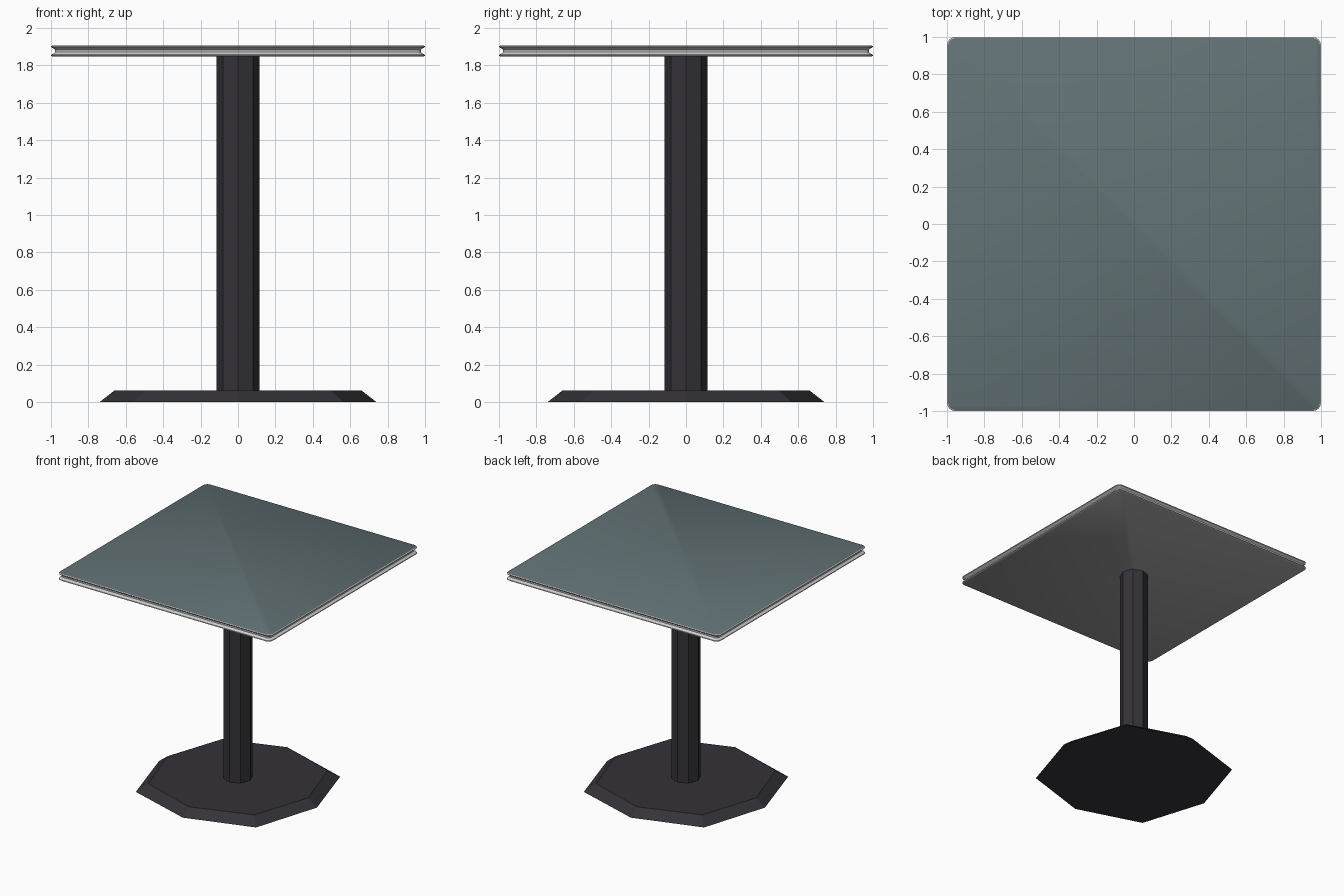
import bpy, bmesh, math

if "Cube" in bpy.data.objects:
    bpy.data.objects.remove(bpy.data.objects["Cube"])


def material(name, rgb):
    m = bpy.data.materials.new(name)
    m.diffuse_color = (*rgb, 1)
    m.use_nodes = True
    m.node_tree.nodes["Principled BSDF"].inputs["Base Color"].default_value = m.diffuse_color
    return m


def loft(name, rings, mats, smooth=False):
    """Skin a stack of closed rings; slots: 0 sides, 1 top cap, 2 bottom cap."""
    bm = bmesh.new()
    loops = [[bm.verts.new(p) for p in ring] for ring in rings]
    n = len(loops[0])
    for a, b in zip(loops, loops[1:]):
        for i in range(n):
            j = (i + 1) % n
            bm.faces.new((a[i], a[j], b[j], b[i]))
    bottom = bm.faces.new(loops[0][::-1])
    top = bm.faces.new(loops[-1])
    if len(mats) > 1:
        top.material_index, bottom.material_index = 1, 2
    mesh = bpy.data.meshes.new(name)
    bm.to_mesh(mesh)
    bm.free()
    for m in mats:
        mesh.materials.append(m)
    obj = bpy.data.objects.new(name, mesh)
    bpy.context.collection.objects.link(obj)
    if smooth:
        bpy.ops.object.select_all(action='DESELECT')
        bpy.context.view_layer.objects.active = obj
        obj.select_set(True)
        bpy.ops.object.shade_smooth_by_angle(angle=math.radians(35))
    return obj


def octagon(axis_r, diag_r, z):
    """Eight corners, alternating on the axes and on the diagonals."""
    return [((diag_r if i % 2 else axis_r) * math.cos(i * math.pi / 4),
             (diag_r if i % 2 else axis_r) * math.sin(i * math.pi / 4), z)
            for i in range(8)]


def rounded_square(half, z, centre=0.955, steps=4):
    r = half - centre
    pts = []
    for q in range(4):
        cx = centre * (1 if q in (0, 3) else -1)
        cy = centre * (1 if q in (0, 1) else -1)
        for s in range(steps + 1):
            a = (q + s / steps) * math.pi / 2
            pts.append((cx + r * math.cos(a), cy + r * math.sin(a), z))
    return pts


dark = material("dark_metal", (0.035, 0.032, 0.039))
slate = material("slate_top", (0.12, 0.165, 0.175))
rim = material("rim_metal", (0.62, 0.62, 0.61))
under = material("underside", (0.38, 0.38, 0.38))

# Bevelled octagonal foot plate
loft("base", [octagon(0.74, 0.797, 0), octagon(0.66, 0.70, 0.062)], [dark])

# Eight-sided column
loft("column", [octagon(0.115, 0.115, 0.06), octagon(0.115, 0.115, 1.85)], [dark])

# Square top with a grooved rim: lower half of the profile, mirrored upward
mid = 1.877
lower = [(0.994, 0.029), (1.0, 0.025), (0.998, 0.019), (0.984, 0.013), (0.978, 0.006)]
profile = [(h, mid - d) for h, d in lower] + [(h, mid + d) for h, d in lower[::-1]]
loft("tabletop", [rounded_square(h, z) for h, z in profile], [rim, slate, under], smooth=True)
